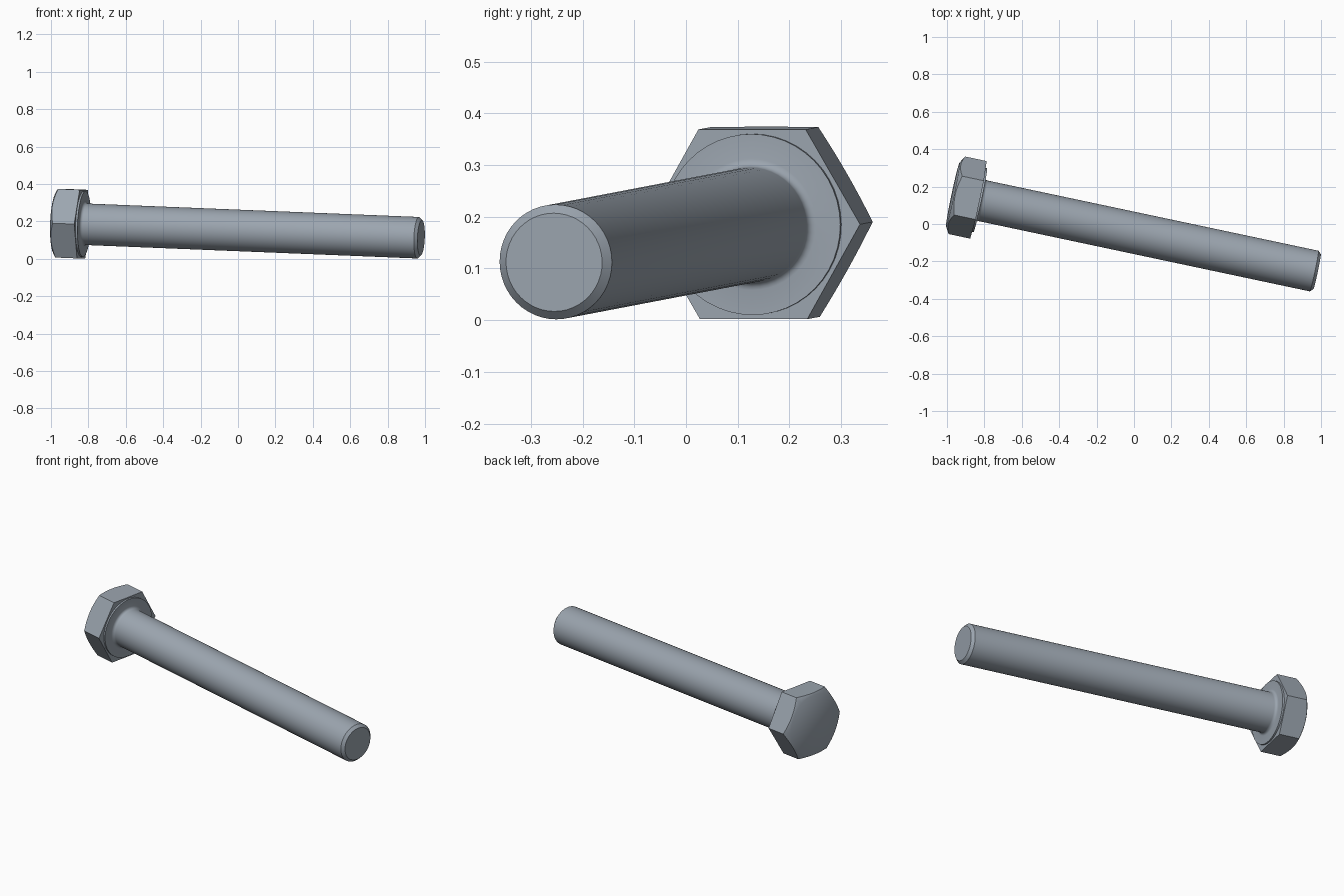
import bpy, bmesh, math
from mathutils import Vector, Matrix

if "Cube" in bpy.data.objects:
    bpy.data.objects.remove(bpy.data.objects["Cube"])

steel = bpy.data.materials.new("grey steel")
steel.use_nodes = True
color = (0.33, 0.376, 0.429, 1)
steel.diffuse_color = color
steel.node_tree.nodes["Principled BSDF"].inputs["Base Color"].default_value = color

# Bolt frame: local x runs from the bearing face under the head to the tip
seat = Vector((-0.822, 0.127, 0.185))
tip = Vector((0.979, -0.255, 0.112))
axis = (tip - seat).normalized()
side = Vector((0, 0, 1)).cross(axis).normalized()
up = axis.cross(side)
frame = Matrix((axis, side, up)).transposed().to_4x4()
frame.translation = seat
length = (tip - seat).length

SEGMENTS = 48
APOTHEM = 0.1835
angles = [math.tau * i / SEGMENTS for i in range(SEGMENTS)]


def circle(x, radius):
    return [(x, radius * math.cos(a), radius * math.sin(a)) for a in angles]


def hexagon(height):
    """Hexagon ring with corners on local y; height gives x from the radius."""
    ring = []
    for a in angles:
        r = APOTHEM / math.cos(a % (math.pi / 3) - math.pi / 6)
        ring.append((height(r), r * math.cos(a), r * math.sin(a)))
    return ring


def loft(name, rings):
    bm = bmesh.new()
    loops = [[bm.verts.new(p) for p in ring] for ring in rings]
    for low, high in zip(loops, loops[1:]):
        for i in range(SEGMENTS):
            j = (i + 1) % SEGMENTS
            bm.faces.new((low[i], low[j], high[j], high[i]))
    bm.faces.new(loops[0])
    bm.faces.new(loops[-1])
    bmesh.ops.recalc_face_normals(bm, faces=bm.faces)
    mesh = bpy.data.meshes.new(name)
    bm.to_mesh(mesh)
    bm.free()
    mesh.materials.append(steel)
    obj = bpy.data.objects.new(name, mesh)
    bpy.context.collection.objects.link(obj)
    obj.matrix_world = frame
    bpy.ops.object.select_all(action='DESELECT')
    obj.select_set(True)
    bpy.context.view_layer.objects.active = obj
    bpy.ops.object.shade_smooth_by_angle(angle=math.radians(35))
    return obj


# Hex head with a conical chamfer that trims the corners
TOP, CROWN, WASHER = -0.15, 0.174, 0.01
loft("hex_head", [
    circle(TOP, CROWN),
    hexagon(lambda r: TOP + (r - CROWN) * math.tan(math.pi / 6)),
    hexagon(lambda r: -WASHER),
])

# Shank with washer face, rounded root and chamfered tip
R, FILLET, CHAMFER = 0.111, 0.016, 0.016
root = [circle(FILLET * (1 - math.cos(t)), R + FILLET * (1 - math.sin(t)))
        for t in (math.pi / 2 * k / 4 for k in range(5))]
loft("shank", [
    circle(-WASHER, 0.175),
    circle(0, 0.175),
    *root,
    circle(length - CHAMFER, R),
    circle(length, R - CHAMFER),
])
